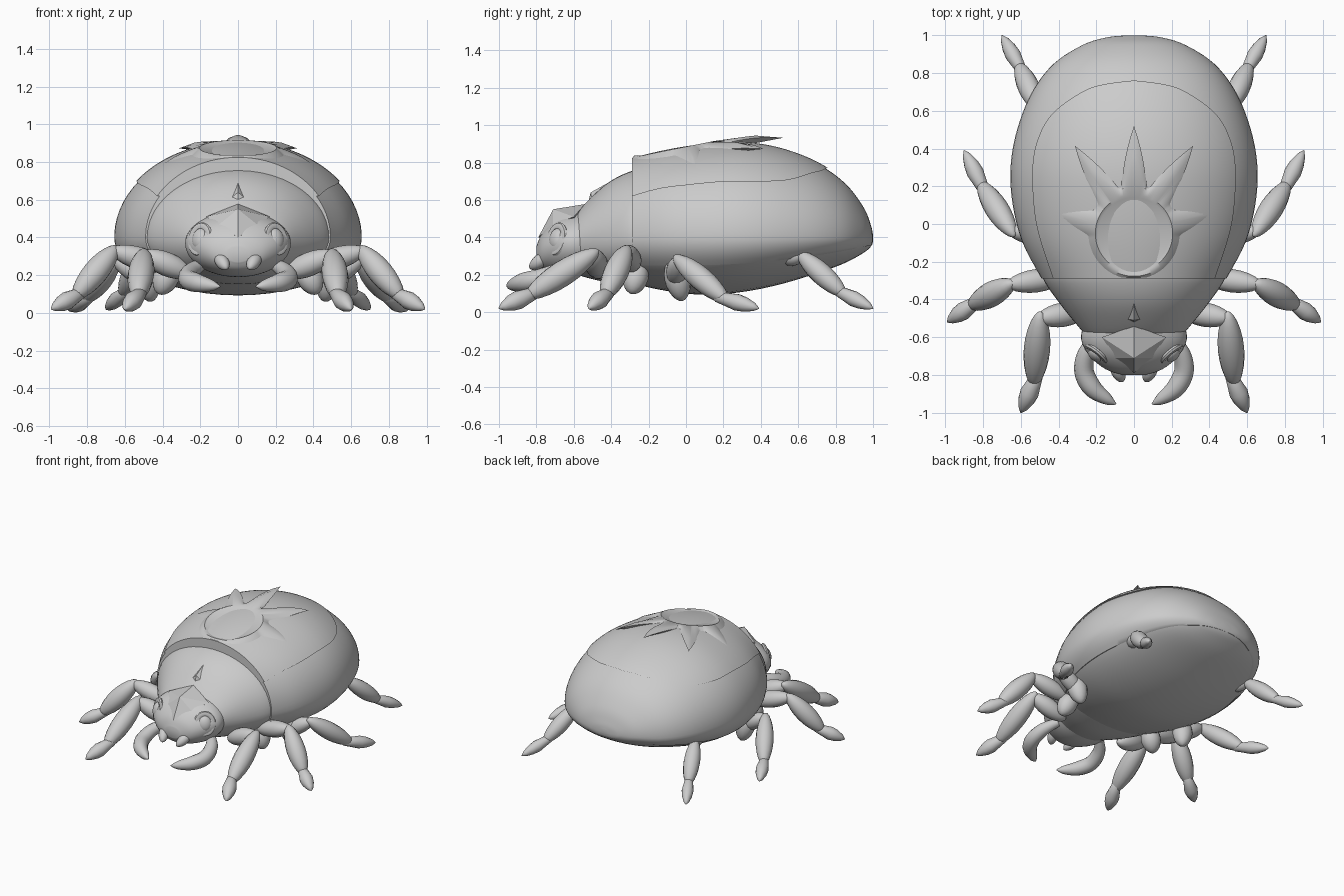
import bpy, bmesh, math
from mathutils import Vector

if "Cube" in bpy.data.objects:
    bpy.data.objects.remove(bpy.data.objects["Cube"])

grey = bpy.data.materials.new("stone_grey")
grey.use_nodes = True
grey.diffuse_color = (0.6, 0.6, 0.6, 1)
grey.node_tree.nodes["Principled BSDF"].inputs["Base Color"].default_value = (0.6, 0.6, 0.6, 1)


def finish(name, bm, angle=40):
    bmesh.ops.remove_doubles(bm, verts=bm.verts, dist=0.0005)
    bmesh.ops.recalc_face_normals(bm, faces=bm.faces)
    mesh = bpy.data.meshes.new(name)
    bm.to_mesh(mesh)
    bm.free()
    mesh.materials.append(grey)
    ob = bpy.data.objects.new(name, mesh)
    bpy.context.collection.objects.link(ob)
    bpy.ops.object.select_all(action="DESELECT")
    ob.select_set(True)
    bpy.context.view_layer.objects.active = ob
    bpy.ops.object.shade_smooth_by_angle(angle=math.radians(angle))


def smooth_rows(rows, steps=5):
    """Catmull-Rom resampling of a list of tuples."""
    out = []
    for i in range(len(rows) - 1):
        a, b = rows[max(i - 1, 0)], rows[i]
        c, d = rows[i + 1], rows[min(i + 2, len(rows) - 1)]
        for k in range(steps):
            t = k / steps
            out.append(tuple(q + t / 2 * (r - p + t * (2 * p - 5 * q + 4 * r - s + t * (3 * (q - r) + s - p)))
                             for p, q, r, s in zip(a, b, c, d)))
    return out + [rows[-1]]


def lerp_row(rows, y):
    for a, b in zip(rows, rows[1:]):
        if y <= b[0]:
            t = max(0, (y - a[0]) / (b[0] - a[0]))
            return [p + (q - p) * t for p, q in zip(a, b)]
    return list(rows[-1])


def bridge(bm, rings, capped=True):
    vs = [[bm.verts.new(p) for p in ring] for ring in rings]
    n = len(vs[0])
    for a, b in zip(vs, vs[1:]):
        for i in range(n):
            j = (i + 1) % n
            bm.faces.new((a[i], a[j], b[j], b[i]))
    if capped:
        bm.faces.new(vs[0])
        bm.faces.new(vs[-1])


def loft(name, rows, grow=0.0, start=None, n=48):
    """Rows are y, half width, bottom, widest height, top; start gives the arc's first angle."""
    rings = []
    for row in rows:
        y, w, bot, mid, top = row
        a0 = start(row) if start else -math.pi / 2
        a1 = math.pi - a0 if start else 1.5 * math.pi - 2 * math.pi / n
        ring = []
        for i in range(n):
            a = a0 + (a1 - a0) * i / (n - 1)
            rise = (top - mid + grow) if math.sin(a) > 0 else (mid - bot + grow)
            ring.append((math.cos(a) * (w + grow), y, mid + math.sin(a) * rise))
        rings.append(ring)
    bm = bmesh.new()
    bridge(bm, rings)
    finish(name, bm)


# Abdomen: belly, wing shell and raised back plate share one profile
body = smooth_rows([
    (-0.29, 0.49, 0.15, 0.40, 0.815), (-0.1, 0.59, 0.11, 0.40, 0.86),
    (0.1, 0.643, 0.09, 0.40, 0.89), (0.3, 0.655, 0.105, 0.40, 0.90),
    (0.5, 0.62, 0.145, 0.40, 0.87), (0.7, 0.54, 0.205, 0.40, 0.795),
    (0.85, 0.425, 0.26, 0.40, 0.69), (0.95, 0.27, 0.315, 0.40, 0.56),
    (0.99, 0.14, 0.35, 0.395, 0.46), (1.0, 0.03, 0.38, 0.39, 0.41)])
loft("belly", body, -0.003)


def shell_edge(row):
    y, w, bot, mid, top = row
    edge = 0.25 + 0.11 * max(0, y) ** 2
    return -math.asin(max(0.05, min(0.95, (mid - edge) / (mid - bot))))


loft("wing_shell", body, 0.0, shell_edge)
plate_width = smooth_rows([(-0.29, 0.42), (0.0, 0.51), (0.3, 0.53), (0.48, 0.49), (0.6, 0.41),
                           (0.7, 0.27), (0.74, 0.16), (0.76, 0.01)])
plate_rows = [lerp_row(body, y) for y, _ in plate_width]
loft("back_plate", plate_rows, 0.01,
     lambda row: math.acos(lerp_row(plate_width, row[0])[1] / row[1]))


def back_height(x, y):
    _, w, _, mid, top = lerp_row(body, y)
    return mid + (top - mid) * math.sqrt(max(0, 1 - (x / w) ** 2))


# Sun emblem: low pointed rays, lifted at the rear, around a flat tilted disc
cy = -0.05
rays = {14: 0.45, 56: 0.56, 90: 0.57, 124: 0.56, 166: 0.45}
outline = []
for deg in range(-90, 270, 2):
    reach = 0.245
    for ray, length in rays.items():
        reach = max(reach, 0.245 + (length - 0.245) * max(0, 1 - abs(deg - ray) / 18) ** 1.6)
    a = math.radians(deg)
    outline.append((reach, math.cos(a), math.sin(a)))


def emblem_ring(mix, lift):
    ring = []
    for reach, c, s in outline:
        r = 0.2 + (reach - 0.2) * mix
        x, y = c * r, max(-0.287, cy + s * r)
        ring.append((x, y, back_height(x, y) + lift + 0.2 * max(0, y - 0.22)))
    return ring


def disc_ring(r, drop):
    return [(c * r, cy + s * r, 0.875 + 0.2 * s * r - drop) for _, c, s in outline]


bm = bmesh.new()
bridge(bm, [disc_ring(0.15, 0.1), emblem_ring(0.6, -0.02), emblem_ring(1, 0.008), emblem_ring(0.6, 0.02),
            disc_ring(0.205, 0), disc_ring(0.19, 0.008)])
finish("sun_emblem", bm)

# Thorax and head
loft("thorax", smooth_rows([
    (-0.63, 0.22, 0.22, 0.36, 0.47), (-0.55, 0.29, 0.19, 0.38, 0.57), (-0.42, 0.395, 0.16, 0.39, 0.69),
    (-0.29, 0.482, 0.15, 0.40, 0.755), (-0.2, 0.49, 0.15, 0.40, 0.76)]))
loft("head", smooth_rows([
    (-0.8, 0.06, 0.27, 0.31, 0.35), (-0.77, 0.15, 0.23, 0.33, 0.42), (-0.7, 0.235, 0.2, 0.36, 0.49),
    (-0.61, 0.28, 0.19, 0.37, 0.53), (-0.5, 0.26, 0.2, 0.37, 0.55)]))


def hull(name, points):
    bm = bmesh.new()
    for p in points:
        bm.verts.new(p)
    bmesh.ops.convex_hull(bm, input=bm.verts)
    finish(name, bm, 15)


hull("head_crest", [(0, -0.71, 0.55), (0, -0.54, 0.578), (0.17, -0.6, 0.51), (-0.17, -0.6, 0.51),
                    (0.1, -0.71, 0.47), (-0.1, -0.71, 0.47), (0, -0.79, 0.40), (0, -0.55, 0.4)])
hull("thorax_thorn", [(0, -0.51, 0.64), (0, -0.42, 0.69), (0.06, -0.5, 0.59), (-0.06, -0.5, 0.59),
                      (0, -0.53, 0.56)])


def tube(name, path, n=14):
    """Path rows are x, y, z, radius."""
    rings = []
    pts = [Vector(p[:3]) for p in path]
    for i, p in enumerate(path):
        d = (pts[min(i + 1, len(pts) - 1)] - pts[max(i - 1, 0)]).normalized()
        side = d.cross(Vector((0, 0, 1))).normalized()
        up = side.cross(d)
        rings.append([pts[i] + p[3] * (side * math.cos(t) + up * math.sin(t))
                      for t in (2 * math.pi * k / n for k in range(n))])
    bm = bmesh.new()
    bridge(bm, rings)
    finish(name, bm, 60)


def spindle(name, a, b, radius, blunt=0.5):
    """Swollen limb segment with rounded ends."""
    a, b = Vector(a), Vector(b)
    path = []
    for i in range(13):
        t = (1 - math.cos(math.pi * i / 12)) / 2
        path.append((*a.lerp(b, t), max(0.002, radius * math.sin(math.pi * t) ** blunt)))
    tube(name, path)


# Legs: hip, knee, ankle, toe, shin radius
legs = {
    "front": ((0.24, -0.46, 0.2), (0.50, -0.50, 0.31), (0.53, -0.84, 0.09), (0.6, -1.0, 0.02), 0.07),
    "second": ((0.36, -0.28, 0.24), (0.66, -0.32, 0.33), (0.86, -0.43, 0.09), (0.99, -0.52, 0.02), 0.067),
    "third": ((0.42, -0.06, 0.15), (0.65, -0.04, 0.28), (0.81, 0.21, 0.07), (0.9, 0.39, 0.02), 0.063),
    "rear": ((0.44, 0.5, 0.3), (0.51, 0.62, 0.3), (0.61, 0.84, 0.1), (0.70, 1.0, 0.02), 0.058),
}
for side, m in (("left", 1), ("right", -1)):
    for leg, (hip, knee, ankle, toe, r) in legs.items():
        h, k, a, t = (Vector((m * p[0], p[1], p[2])) for p in (hip, knee, ankle, toe))
        spindle(f"{side}_{leg}_thigh", h, k + (k - h) * 0.06, r * 0.92)
        spindle(f"{side}_{leg}_shin", k + (k - a) * 0.1, a + (a - k) * 0.06, r)
        # Feet flatten out towards the toe
        tube(f"{side}_{leg}_foot", [(*a.lerp(t, f), r * w) for f, w in
                                    ((-0.4, 0.05), (-0.25, 0.45), (0.1, 0.6), (0.35, 0.72),
                                     (0.6, 0.62), (0.85, 0.36), (1, 0.05))])
    # Hip joints under the body
    spindle(f"{side}_second_hip_joint", (m * 0.34, -0.25, 0.28), (m * 0.42, -0.29, 0.1), 0.07)
    spindle(f"{side}_third_hip_joint", (m * 0.5, -0.07, 0.3), (m * 0.46, -0.02, 0.06), 0.07)

    # Curved feelers and small inner jaws
    feeler = smooth_rows([(0.19, -0.6, 0.26, 0.03), (0.25, -0.68, 0.22, 0.045), (0.265, -0.78, 0.18, 0.052),
                          (0.22, -0.87, 0.16, 0.05), (0.14, -0.93, 0.145, 0.03), (0.095, -0.955, 0.14, 0.003)])
    tube(f"{side}_feeler", [(m * x, y, z, r) for x, y, z, r in feeler])
    spindle(f"{side}_jaw", (m * 0.11, -0.73, 0.31), (m * 0.06, -0.835, 0.235), 0.036)

    # Eye ball inside a raised rim
    centre = Vector((m * 0.2, -0.69, 0.39))
    spin = Vector((m * 0.62, -0.75, 0.2)).to_track_quat("Z", "Y")
    bm = bmesh.new()
    bmesh.ops.create_uvsphere(bm, u_segments=20, v_segments=12, radius=1)
    for v in bm.verts:
        v.co = centre + spin @ Vector((v.co.x * 0.05, v.co.y * 0.06, v.co.z * 0.035))
    finish(f"{side}_eye", bm)
    rim = []
    for i in range(25):
        a = 2 * math.pi * i / 24
        rim.append([centre + spin @ Vector((math.cos(a) * (0.06 + 0.02 * math.cos(b)),
                                            math.sin(a) * (0.072 + 0.02 * math.cos(b)),
                                            0.015 * math.sin(b)))
                    for b in (2 * math.pi * k / 8 for k in range(8))])
    bm = bmesh.new()
    bridge(bm, rim, capped=False)
    finish(f"{side}_eye_rim", bm)
